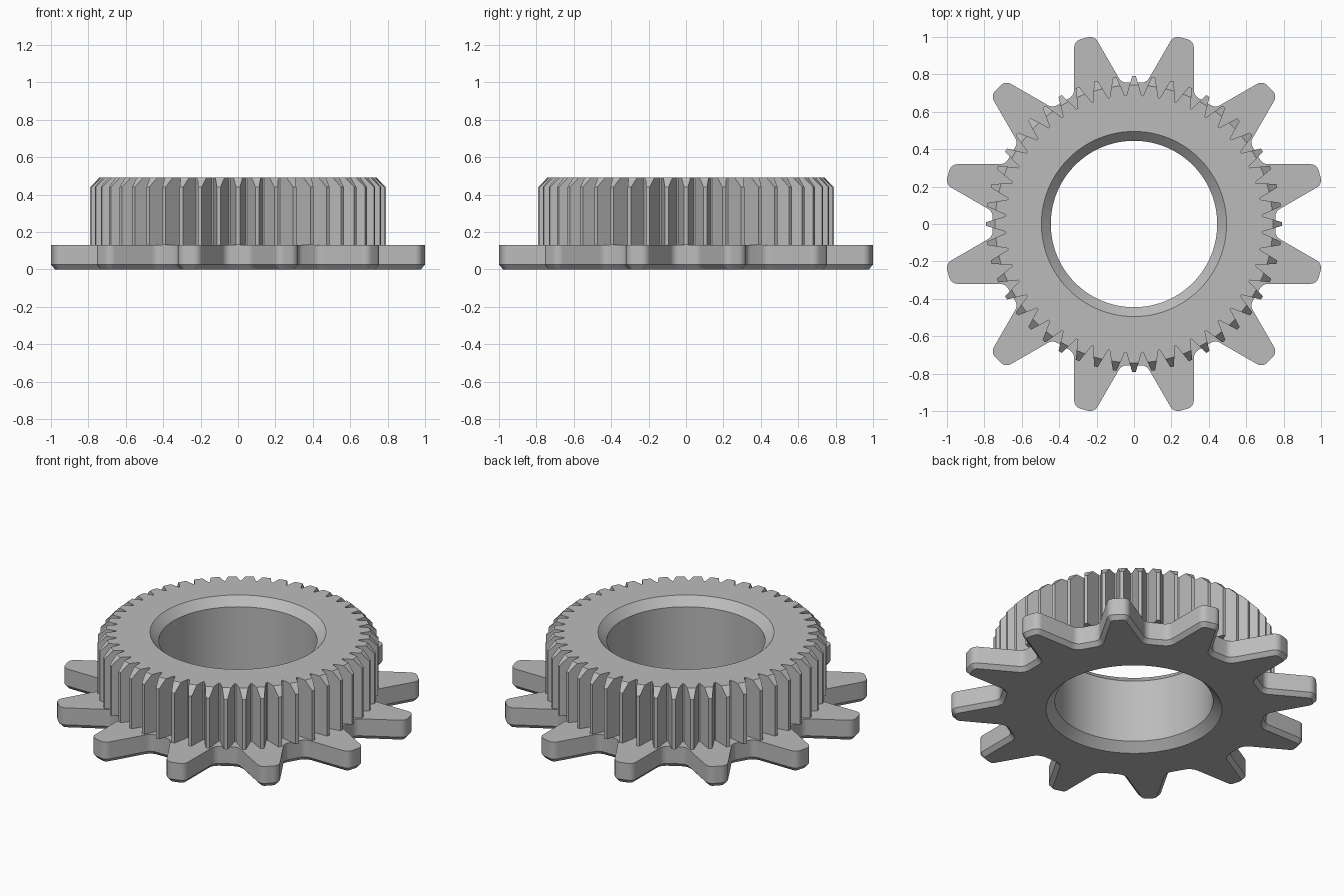
import bpy, bmesh, math
from mathutils import Vector, Matrix

if "Cube" in bpy.data.objects:
    bpy.data.objects.remove(bpy.data.objects["Cube"], do_unlink=True)

BORE, BORE_CHAMFER = 0.445, 0.05
PLATE_TOP, GEAR_TOP = 0.13, 0.49

# Single metal colour
steel = bpy.data.materials.new("steel_grey")
steel.use_nodes = True
grey = (0.5, 0.5, 0.5, 1)
steel.diffuse_color = grey
steel.node_tree.nodes["Principled BSDF"].inputs["Base Color"].default_value = grey


def polar(r, a):
    return Vector((r * math.cos(a), r * math.sin(a)))


def round_corners(points, radii, steps=6):
    """Replace each corner of a closed 2D polygon with an arc."""
    out = []
    for i, p in enumerate(points):
        a = (points[i - 1] - p).normalized()
        b = (points[(i + 1) % len(points)] - p).normalized()
        half = a.angle(b) / 2
        centre = p + (a + b).normalized() * radii[i] / math.sin(half)
        start = p + a * radii[i] / math.tan(half) - centre
        end = p + b * radii[i] / math.tan(half) - centre
        sweep = math.atan2(start.x * end.y - start.y * end.x, start.dot(end))
        for k in range(steps + 1):
            out.append(centre + Matrix.Rotation(sweep * k / steps, 2) @ start)
    return out


def inset(points, d):
    """Offset a counter-clockwise outline inwards."""
    out = []
    for i, p in enumerate(points):
        a = (p - points[i - 1]).normalized()
        b = (points[(i + 1) % len(points)] - p).normalized()
        n = Vector((-a.y - b.y, a.x + b.x)).normalized()
        out.append(p + n * d / n.dot(Vector((-a.y, a.x))))
    return out


def add_loop(bm, points, z):
    return [bm.verts.new((p.x, p.y, z)) for p in points]


def circle(bm, r, z, n=96):
    return add_loop(bm, [polar(r, math.tau * i / n) for i in range(n)], z)


def skin(bm, low, high):
    n = len(low)
    for i in range(n):
        j = (i + 1) % n
        bm.faces.new((low[i], low[j], high[j], high[i]))


def cap(bm, outer, inner):
    """Fill the flat ring between an outline and the bore."""
    edges = []
    for loop in (outer, inner):
        for i, v in enumerate(loop):
            edges.append(bm.edges.get((loop[i - 1], v)) or bm.edges.new((loop[i - 1], v)))
    bmesh.ops.triangle_fill(bm, edges=edges, use_beauty=True, normal=(0, 0, 1))


def finish(bm, name):
    bmesh.ops.recalc_face_normals(bm, faces=bm.faces[:])
    mesh = bpy.data.meshes.new(name)
    bm.to_mesh(mesh)
    bm.free()
    mesh.materials.append(steel)
    obj = bpy.data.objects.new(name, mesh)
    bpy.context.collection.objects.link(obj)
    bpy.ops.object.select_all(action='DESELECT')
    obj.select_set(True)
    bpy.context.view_layer.objects.active = obj
    bpy.ops.object.shade_smooth_by_angle(angle=math.radians(25))


# Sprocket plate: twelve tapered teeth with rounded tips and roots
corners, radii = [], []
for k in range(12):
    turn = Matrix.Rotation(math.radians(15 + 30 * k), 2)
    for u, v, r in ((0.747, -0.131, 0.05), (1.028, -0.0555, 0.045),
                    (1.028, 0.0555, 0.045), (0.747, 0.131, 0.05)):
        corners.append(turn @ Vector((u, v)))
        radii.append(r)
outline = round_corners(corners, radii)

bm = bmesh.new()
foot = add_loop(bm, inset(outline, 0.022), 0)
edge = add_loop(bm, outline, 0.025)
top = add_loop(bm, outline, PLATE_TOP)
bore_foot = circle(bm, BORE + BORE_CHAMFER, 0)
bore_low = circle(bm, BORE, BORE_CHAMFER)
bore_top = circle(bm, BORE, PLATE_TOP)
for low, high in ((foot, edge), (edge, top), (bore_foot, bore_low), (bore_low, bore_top)):
    skin(bm, low, high)
cap(bm, foot, bore_foot)
cap(bm, top, bore_top)
finish(bm, "sprocket_plate")

# Spur gear: fine pointed teeth with a conical chamfer around the top
TEETH, TIP, ROOT, CUT = 48, 0.79, 0.686, 0.742
pitch = math.tau / TEETH
bm = bmesh.new()
base, rim = [], []
for k in range(TEETH):
    turn = Matrix.Rotation(k * pitch, 2)
    root_half = ROOT * math.tan(pitch / 2) - 0.004
    tip_half = 0.010
    cut_half = root_half + (tip_half - root_half) * (CUT - ROOT) / (TIP - ROOT)

    def at(r, v, z):
        return bm.verts.new((turn @ Vector((r, v))).to_3d() + Vector((0, 0, z)))

    b = [at(ROOT, -root_half, PLATE_TOP), at(TIP, -tip_half, PLATE_TOP),
         at(TIP, tip_half, PLATE_TOP), at(ROOT, root_half, PLATE_TOP)]
    t = [at(ROOT, -root_half, GEAR_TOP), at(CUT, -cut_half, GEAR_TOP),
         at(CUT, cut_half, GEAR_TOP), at(ROOT, root_half, GEAR_TOP)]
    s = [at(TIP, -tip_half, GEAR_TOP - 0.05), at(TIP, tip_half, GEAR_TOP - 0.05)]
    bm.faces.new((b[0], b[1], s[0], t[1], t[0]))
    bm.faces.new((b[1], b[2], s[1], s[0]))
    bm.faces.new((b[2], b[3], t[3], t[2], s[1]))
    bm.faces.new((s[0], s[1], t[2], t[1]))
    base += b
    rim += t
# Valley floors between neighbouring teeth
for i in range(0, len(base), 4):
    bm.faces.new((base[i - 1], base[i], rim[i], rim[i - 1]))
bore_low = circle(bm, BORE, PLATE_TOP)
bore_mid = circle(bm, BORE, GEAR_TOP - BORE_CHAMFER)
bore_rim = circle(bm, BORE + BORE_CHAMFER, GEAR_TOP)
skin(bm, bore_low, bore_mid)
skin(bm, bore_mid, bore_rim)
cap(bm, base, bore_low)
cap(bm, rim, bore_rim)
finish(bm, "spur_gear")
